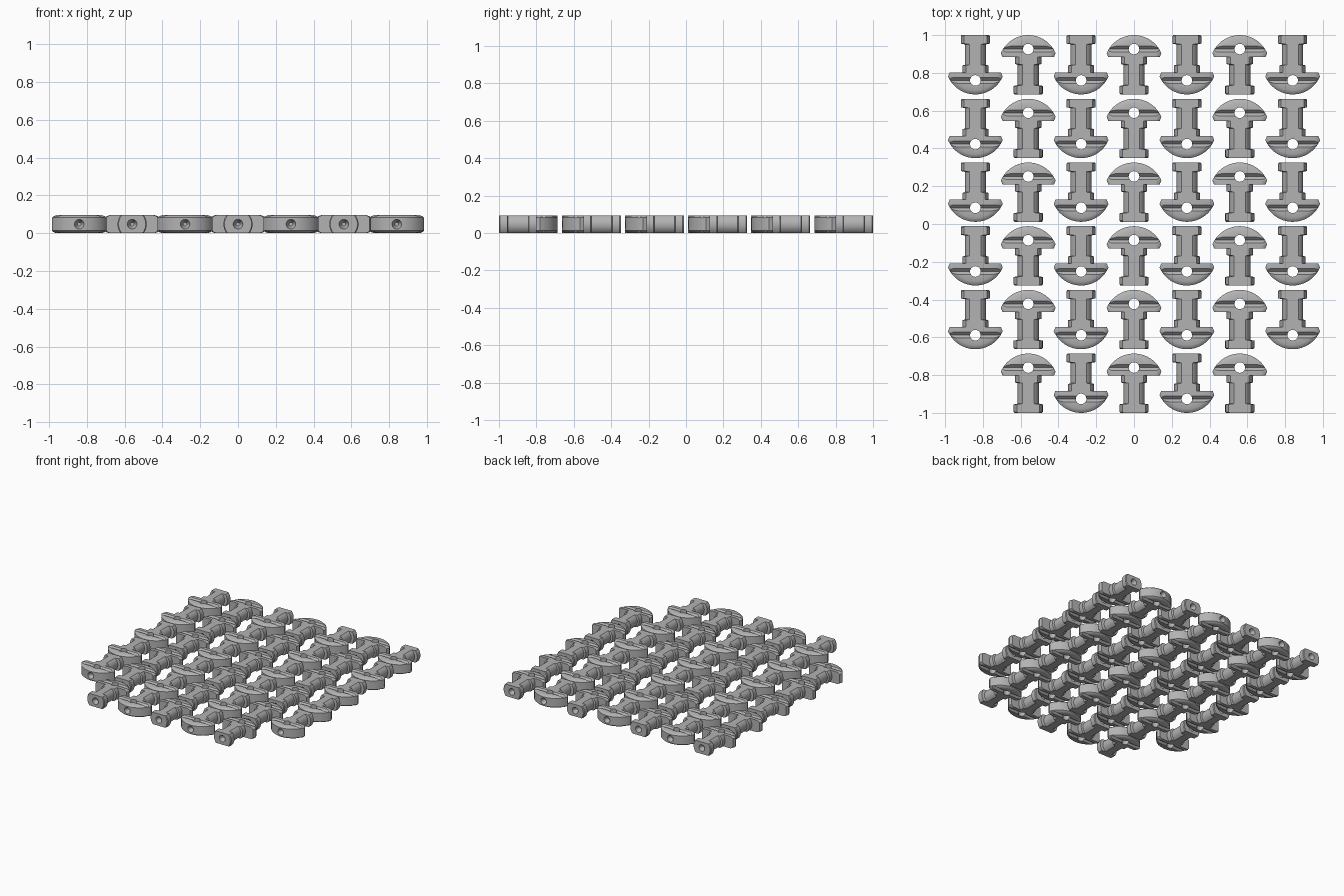
import bpy, bmesh, math

if "Cube" in bpy.data.objects:
    bpy.data.objects.remove(bpy.data.objects["Cube"])

H = 0.095            # thickness
L = 0.314            # length of one link
MID = H / 2
HOLE_Y = 0.083       # centre of the head hole

grey = bpy.data.materials.new("plain grey")
grey.diffuse_color = (0.45, 0.45, 0.45, 1)
grey.use_nodes = True
grey.node_tree.nodes["Principled BSDF"].inputs["Base Color"].default_value = grey.diffuse_color


def loft(name, rings):
    """Closed solid through rings that share a point count."""
    bm = bmesh.new()
    loops = [[bm.verts.new(p) for p in ring] for ring in rings]
    n = len(loops[0])
    for a, b in zip(loops, loops[1:]):
        for i in range(n):
            j = (i + 1) % n
            bm.faces.new((a[i], a[j], b[j], b[i]))
    bm.faces.new(loops[0])
    bm.faces.new(loops[-1])
    bmesh.ops.recalc_face_normals(bm, faces=bm.faces)
    me = bpy.data.meshes.new(name)
    bm.to_mesh(me)
    bm.free()
    me.materials.append(grey)
    ob = bpy.data.objects.new(name, me)
    bpy.context.collection.objects.link(ob)
    return ob


def flat_circle(r, y, n=10):
    """Circle section across y with flat top and bottom."""
    a = math.asin(min(1, MID / r))
    angles = [-a + 2 * a * i / n for i in range(n + 1)]
    right = [(r * math.cos(t), y, MID + r * math.sin(t)) for t in angles]
    return right + [(-x, y, z) for x, y, z in reversed(right)]


def circle(r, c, axis, n=24):
    pts = []
    for i in range(n):
        u, v = r * math.cos(math.tau * i / n), r * math.sin(math.tau * i / n)
        pts.append((c[0] + u, c[1] + v, c[2]) if axis == "z" else (c[0] + u, c[1], c[2] + v))
    return pts


def head_ring(z, inset):
    """Rounded bow with a straight back edge."""
    R = 0.158 - inset
    cy = L / 2 - 0.158
    a = math.asin((L / 2 - 0.095 - cy) / R)
    pts = [(R * math.cos(t), cy + R * math.sin(t), z)
           for t in [a + (math.pi - 2 * a) * i / 28 for i in range(29)]]
    back = L / 2 - 0.117
    w = 0.136 - inset
    return pts + [(-w, back, z), (w, back, z)]


def boolean(target, tool, kind):
    m = target.modifiers.new("cut", "BOOLEAN")
    m.operation = kind
    m.solver = "EXACT"
    m.object = tool
    bpy.context.view_layer.objects.active = target
    bpy.ops.object.modifier_apply(modifier=m.name)
    bpy.data.objects.remove(tool, do_unlink=True)


# stem with a collar under the head and a wider foot
end = -L / 2
link = loft("link", [flat_circle(r, y) for r, y in (
    (0.072, end), (0.077, end + 0.006), (0.077, -0.112), (0.056, -0.108),
    (0.056, 0.0), (0.069, 0.004), (0.069, 0.06))])

# bow-shaped head
head = loft("head", [head_ring(z, i) for z, i in (
    (0, 0.022), (0.005, 0.009), (0.013, 0), (H - 0.013, 0), (H - 0.005, 0.009), (H, 0.022))])
boolean(link, head, "UNION")

# V grooves across both faces of the head
for z, s in ((H, 1), (0, -1)):
    ring = [(HOLE_Y - 0.019, z + s * 0.003), (HOLE_Y + 0.019, z + s * 0.003), (HOLE_Y, z - s * 0.016)]
    boolean(link, loft("groove", [[(x, y, zz) for y, zz in ring] for x in (-0.2, 0.2)]), "DIFFERENCE")

# vertical through hole, then tapered holes in the foot and the bow
boolean(link, loft("hole", [circle(0.028, (0, HOLE_Y, z), "z") for z in (-0.05, 0.15)]), "DIFFERENCE")
for y, s in ((-L / 2, 1), (L / 2, -1)):
    boolean(link, loft("socket", [circle(r, (0, y + s * d, MID), "y") for r, d in (
        (0.027, -0.01), (0.025, 0.005), (0.010, 0.035))]), "DIFFERENCE")

bpy.ops.object.select_all(action="DESELECT")
link.select_set(True)
bpy.context.view_layer.objects.active = link
bpy.ops.object.shade_smooth_by_angle(angle=math.radians(30))

# seven columns of six links, alternately turned, without two outer corners
pitch = (2 - L) / 5
for col in range(7):
    for row in range(6):
        if row == 5 and col in (0, 6):
            continue
        piece = link.copy()
        piece.name = f"link_{col + 1}_{row + 1}"
        piece.location = ((col - 3) * 0.28, 1 - L / 2 - row * pitch, 0)
        piece.rotation_euler.z = math.pi if col % 2 == 0 else 0
        bpy.context.collection.objects.link(piece)
bpy.data.objects.remove(link, do_unlink=True)
